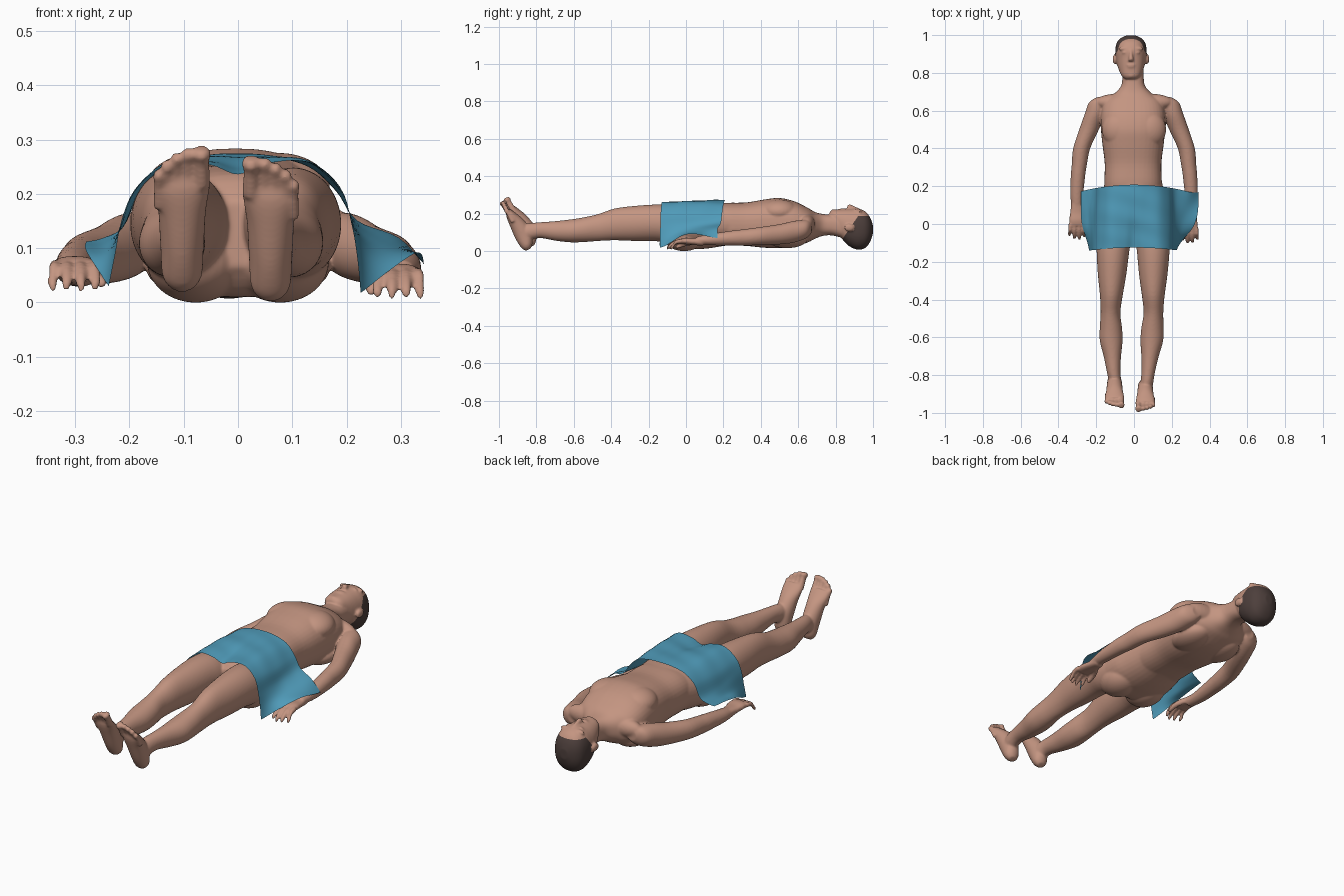
import bpy, bmesh, math
from mathutils import Vector, Matrix


def material(name, rgb):
    m = bpy.data.materials.new(name)
    m.diffuse_color = (*rgb, 1)
    return m


skin = material("skin", (0.55, 0.30, 0.22))
hair = material("hair_dark", (0.075, 0.05, 0.045))
blue = material("cloth_blue", (0.08, 0.33, 0.49))


def curve(pts, n):
    """Smooth interpolation through tuples, n steps per span."""
    out = []
    for i in range(len(pts) - 1):
        a, b = pts[max(i - 1, 0)], pts[i]
        c, d = pts[i + 1], pts[min(i + 2, len(pts) - 1)]
        for k in range(n):
            t = k / n
            out.append(tuple(
                q + 0.5 * t * (r - p + t * (2 * p - 5 * q + 4 * r - s + t * (3 * (q - r) + s - p)))
                for p, q, r, s in zip(a, b, c, d)))
    out.append(tuple(pts[-1]))
    return out


bm = bmesh.new()   # all flesh parts are gathered here, then fused
X, Z = Vector((1, 0, 0)), Vector((0, 0, 1))


def loft(sections, u=X, v=Z, power=2.0, n=4, sides=40):
    """sections: (x, y, z, radius along u, radius along v)"""
    rings = []
    for x, y, z, ru, rv in curve(sections, n):
        ring = []
        for k in range(sides):
            a = math.tau * k / sides
            c, s = math.cos(a), math.sin(a)
            cu = math.copysign(abs(c) ** (2 / power), c)
            sv = math.copysign(abs(s) ** (2 / power), s)
            ring.append(bm.verts.new(Vector((x, y, z)) + u * (cu * max(ru, .002)) + v * (sv * max(rv, .002))))
        rings.append(ring)
    for r0, r1 in zip(rings, rings[1:]):
        for k in range(sides):
            j = (k + 1) % sides
            bm.faces.new((r0[k], r0[j], r1[j], r1[k]))
    bm.faces.new(rings[0][::-1])
    bm.faces.new(rings[-1])


def ball(c, r):
    bmesh.ops.create_uvsphere(bm, u_segments=32, v_segments=20, radius=1,
                              matrix=Matrix.Translation(c) @ Matrix.Diagonal((*r, 1)))


def span(rows, x=0.0):
    """rows (y, half width, z low, z high) to loft sections"""
    return [(x, y, (lo + hi) / 2, w, (hi - lo) / 2) for y, w, lo, hi in rows]


# hips, then chest and neck
loft(span([(-.09, .12, .07, .19), (-.04, .175, .02, .24), (.05, .185, .014, .255),
           (.13, .17, .02, .26), (.22, .152, .034, .262), (.30, .14, .036, .255)], -.003), power=2.15)
loft(span([(.15, .15, .035, .25), (.22, .152, .034, .262), (.32, .15, .032, .264),
           (.42, .162, .022, .280), (.50, .170, .020, .288), (.58, .170, .028, .270),
           (.65, .15, .05, .236), (.69, .10, .07, .213), (.73, .064, .085, .203),
           (.78, .056, .088, .198), (.85, .055, .07, .19)], -.005), power=2.45)
for s in (-1, 1):
    ball((s * .075, .50, .215), (.095, .10, .065))      # chest muscle
    ball((s * .078, -.01, .080), (.09, .11, .076))      # buttock
    ball((s * .085, .645, .15), (.12, .045, .05))       # collar area
    ball((s * .09, .54, .07), (.08, .11, .05))          # shoulder blade

# head, with face details
HX = -.016
loft(span([(.768, .03, .175, .212), (.785, .05, .14, .225), (.82, .066, .09, .228),
           (.85, .075, .05, .230), (.88, .080, .026, .231), (.92, .083, .011, .232),
           (.96, .075, .022, .215), (.985, .053, .055, .183), (.999, .02, .095, .145)], HX), power=2.3)
loft([(HX, .925, .225, .008, .009), (HX, .90, .232, .009, .012), (HX, .876, .24, .013, .015),
      (HX, .862, .236, .014, .012)])                    # nose
ball((HX, .842, .228), (.024, .0055, .007))             # upper lip
ball((HX, .832, .227), (.02, .0055, .007))              # lower lip
ball((HX, .789, .212), (.024, .018, .016))              # chin
for s in (-1, 1):
    ball((HX + s * .032, .907, .219), (.016, .008, .012))   # closed eye
    ball((HX + s * .034, .928, .214), (.032, .012, .013))   # brow
    ball((HX + s * .086, .872, .13), (.011, .027, .02))     # ear

FOOT_V = Vector((0, -.894, -.447))
for s in (-1, 1):
    left = s < 0
    # leg
    rows = [(.02, .10, .14, .08, .095), (-.08, .10, .147, .09, .102), (-.16, .102, .155, .085, .098),
            (-.27, .102, .152, .075, .094), (-.38, .102, .147, .060, .085), (-.47, .103, .130, .052, .072),
            (-.55, .098, .118, .059, .066), (-.62, .094, .112, .060, .061), (-.70, .085, .112, .046, .052),
            (-.78, .076, .116, .036, .042), (-.84, .068, .108, .034, .045), (-.875, .063, .10, .032, .042)]
    lean = lambda y: .008 + .036 * max(0, -y - .1) if left else 0
    dy = .02 if left else 0
    loft([(s * (x + lean(y)), y + (dy if y < -.8 else 0), z, rx, rz) for y, x, z, rx, rz in rows])
    ball((s * (.103 + lean(-.45)), -.45, .172), (.038, .05, .033))   # kneecap

    # foot and toes
    fx, dz = (-.103, .018) if left else (.06, 0)
    loft([(fx, -.843 + dy, .012 + dz, .018, .015), (fx, -.85 + dy, .035 + dz, .036, .033),
          (fx, -.868 + dy, .09 + dz, .040, .048), (fx, -.905 + dy, .155 + dz, .044, .040),
          (fx, -.936 + dy, .198 + dz, .051, .026), (fx - s * .003, -.95 + dy, .222 + dz, .046, .014)],
         v=FOOT_V)
    for off, tip, r in ((-.036, .262, .0165), (-.010, .260, .0105), (.010, .251, .0105),
                        (.028, .238, .0105), (.043, .22, .0105)):
        x, z = fx + s * off, tip + dz
        y = -.968 - (tip - .25) * .45 + dy
        loft([(x, y + .030, z - .06, r, r * 1.1), (x, y + .004, z - .015, r * .85, r),
              (x, y - .004, z - .002, r * 1.1, r * 1.3), (x, y - .009, z + .009, r * .75, r * .8)],
             v=FOOT_V, sides=16)

    # arm and palm
    hx, hy, hz = (-.006, .02, .006) if left else (0, 0, -.008)
    loft([(s * x, y, z, rx, rz) for y, x, z, rx, rz in (
        (.672, .165, .13, .028, .028), (.645, .185, .122, .052, .048), (.58, .207, .108, .055, .058),
        (.50, .238, .094, .052, .054), (.40, .277, .085, .045, .048), (.31, .290, .077, .040, .044),
        (.25, .297, .074, .038, .040), (.15, .303, .067, .034, .032), (.06, .300, .061, .027, .021))])
    P = lambda x, y, z: (s * x + hx, y + hy, z + hz)
    loft([(*P(.298, .09, .062), .028, .022), (*P(.296, .04, .063), .036, .018),
          (*P(.295, .0, .066), .042, .018), (*P(.295, -.03, .064), .041, .014)], power=2.4)
    # fingers and thumb
    for off, reach in ((-.034, -.09), (-.011, -.102), (.012, -.099), (.034, -.083)):
        x = .296 + off
        loft([(*P(x, -.02, .066), .0115, .012), (*P(x + off * .08, -.055, .060), .0105, .012),
              (*P(x + off * .15, reach + .015, .041), .0105, .012),
              (*P(x + off * .15, reach, .026), .008, .01)], sides=16)
    loft([(*P(.272, .04, .06), .015, .015), (*P(.252, .0, .052), .0135, .014),
          (*P(.246, -.035, .04), .012, .012), (*P(.246, -.055, .032), .008, .008)], sides=16)

# fuse the flesh into one smooth skin
mesh = bpy.data.meshes.new("body")
bm.to_mesh(mesh)
bm.free()
body = bpy.data.objects.new("body", mesh)
bpy.context.collection.objects.link(body)
bpy.context.view_layer.objects.active = body
body.select_set(True)
rm = body.modifiers.new("fuse", 'REMESH')
rm.mode, rm.voxel_size = 'VOXEL', .0048
sm = body.modifiers.new("soften", 'SMOOTH')
sm.factor, sm.iterations = .5, 9
for name in ("fuse", "soften"):
    bpy.ops.object.modifier_apply(modifier=name)

# short hair: cut the hairline, colour the back and crown of the head
HAIR_TOP = .192
mesh = body.data
mesh.materials.clear()
mesh.materials.append(skin)
mesh.materials.append(hair)
bm = bmesh.new()
bm.from_mesh(mesh)
for co, no in (((0, .79, 0), (0, 1, -.68)), ((0, 0, HAIR_TOP), (0, 0, 1))):
    faces = [f for f in bm.faces if f.calc_center_median().y > (.89 if no[1] == 0 else .79)]
    geom = faces + list({e for f in faces for e in f.edges}) + list({v for f in faces for v in f.verts})
    bmesh.ops.bisect_plane(bm, geom=geom, dist=1e-5, plane_co=co, plane_no=no)
low = min(v.co.z for v in bm.verts)
for v in bm.verts:
    v.co.z -= low
for f in bm.faces:
    c = f.calc_center_median()
    c.z += low
    f.smooth = True
    ear = abs(c.x - HX) > .084 and c.y < .9 and c.z > .1
    f.material_index = int(c.y > .79 + .68 * c.z and c.z < HAIR_TOP and not ear)
bm.to_mesh(mesh)
bm.free()

# draped cloth: cross profiles (x, z) at the front, middle and rear
front = [(-.238, .03), (-.226, .09), (-.212, .16), (-.183, .217), (-.12, .26), (-.05, .254), (0, .236),
         (.05, .254), (.13, .258), (.188, .212), (.21, .14), (.22, .08), (.226, .018)]
middle = [(-.278, .092), (-.24, .10), (-.215, .14), (-.19, .205), (-.13, .26), (-.05, .268), (0, .266),
          (.05, .268), (.13, .26), (.19, .205), (.215, .14), (.26, .102), (.325, .09)]
rear = [(-.28, .112), (-.25, .118), (-.21, .14), (-.18, .205), (-.13, .25), (-.06, .27), (0, .274),
        (.06, .27), (.13, .25), (.18, .205), (.22, .15), (.295, .120), (.343, .070)]
rows = curve([tuple(c for p in prof for c in p) for prof in (front, middle, rear)], 14)
bm = bmesh.new()
grid = []
for i, row in enumerate(rows):
    t = i / (len(rows) - 1)
    line = []
    for x, z in curve([(row[k], row[k + 1]) for k in range(0, 26, 2)], 5):
        edge = min(1, abs(x) / .3) ** 2
        y0, y1 = -.125 - .025 * edge, .208 - .04 * edge
        z += .0015 * math.sin(t * 17 + x * 14) * (1 - edge)
        line.append(bm.verts.new((x, y0 + (y1 - y0) * t, z)))
    grid.append(line)
for a, b in zip(grid, grid[1:]):
    for k in range(len(a) - 1):
        bm.faces.new((a[k], a[k + 1], b[k + 1], b[k])).smooth = True
mesh = bpy.data.meshes.new("waist_cloth")
bm.to_mesh(mesh)
bm.free()
mesh.materials.append(blue)
bpy.context.collection.objects.link(bpy.data.objects.new("waist_cloth", mesh))
